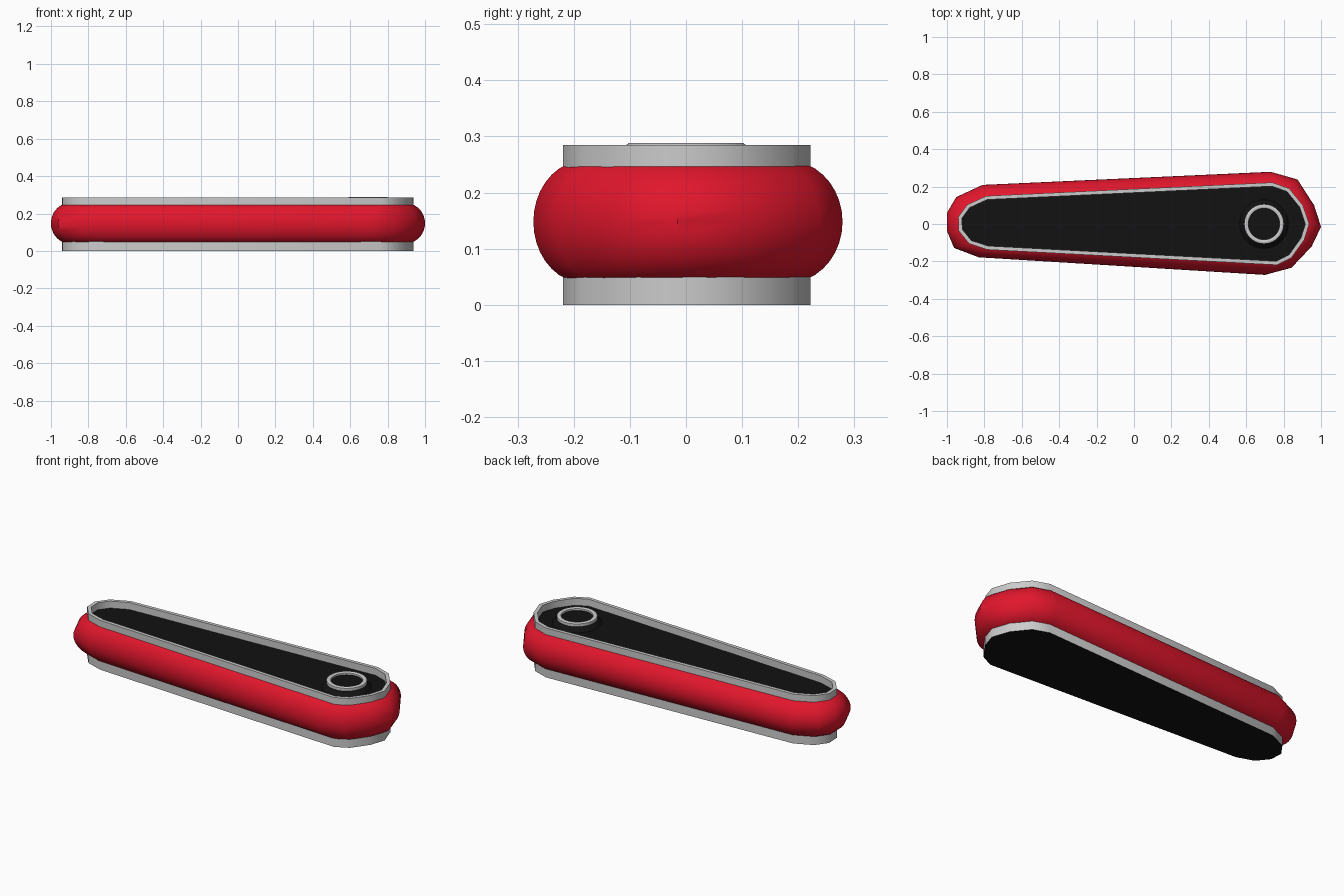
import bpy, math
from mathutils import Vector

if "Cube" in bpy.data.objects:
    bpy.data.objects.remove(bpy.data.objects["Cube"])

# Plan outlines, counter-clockwise from the right end (matching points)
RIM = [(.937, 0), (.903, .1), (.83, .19), (.74, .222), (-.79, .15), (-.892, .103),
       (-.94, .037), (-.937, -.037), (-.882, -.105), (-.785, -.137),
       (.765, -.219), (.842, -.18), (.91, -.085)]
OUTER = [(1.0, -.015), (.963, .1), (.874, .238), (.73, .279), (-.81, .209), (-.95, .144),
         (-1.0, .06), (-1.0, -.037), (-.962, -.128), (-.83, -.178),
         (.70, -.272), (.842, -.234), (.95, -.12)]


def material(name, rgb):
    m = bpy.data.materials.new(name)
    m.diffuse_color = (*rgb, 1)
    m.use_nodes = True
    m.node_tree.nodes["Principled BSDF"].inputs["Base Color"].default_value = m.diffuse_color
    return m


BLACK = material("black", (.006, .006, .006))
RED = material("red", (.75, .008, .025))


def inset(pts, d):
    """Mitred inward offset of a closed outline."""
    out, n = [], len(pts)
    for i in range(n):
        a, b, c = (Vector(pts[(i + k) % n]) for k in (-1, 0, 1))
        e, f = (b - a).normalized(), (c - b).normalized()
        m = Vector((-e.y - f.y, e.x + f.x)).normalized()
        out.append(tuple(b + m * (d / m.dot(Vector((-e.y, e.x))))))
    return out


def loft(name, loops, mat=None, cap_start=False, cap_end=False, wrap=False):
    """Skin a list of (outline, z) loops into one object."""
    n = len(loops[0][0])
    verts = [(x, y, z) for pts, z in loops for x, y in pts]
    faces = []
    for k in range(len(loops) if wrap else len(loops) - 1):
        a, b = k * n, (k + 1) % len(loops) * n
        faces += [(a + i, a + (i + 1) % n, b + (i + 1) % n, b + i) for i in range(n)]
    if cap_start:
        faces.append(tuple(reversed(range(n))))
    if cap_end:
        faces.append(tuple(range(len(verts) - n, len(verts))))
    me = bpy.data.meshes.new(name)
    me.from_pydata(verts, [], faces)
    ob = bpy.data.objects.new(name, me)
    bpy.context.collection.objects.link(ob)
    if mat:
        me.materials.append(mat)
    bpy.context.view_layer.objects.active = ob
    ob.select_set(True)
    bpy.ops.object.shade_smooth_by_angle(angle=math.radians(42))
    ob.select_set(False)
    return ob


def circle(r, n=40, cx=.695):
    return [(cx + r * math.cos(2 * math.pi * i / n), r * math.sin(2 * math.pi * i / n))
            for i in range(n)]


# Grey shell with thin raised rim
inner = inset(RIM, .02)
loft("shell", [(RIM, 0), (RIM, .285), (inner, .285), (inner, .235)])

# Black recessed top panel and bottom cover
loft("top_panel", [(inset(RIM, .012), .235), (inset(RIM, .012), .245)], BLACK, cap_end=True)
loft("bottom_cover", [(RIM, 0), (inset(RIM, .01), .004)], BLACK, cap_start=True)

# Red padded band bulging around the shell
band, T = [], math.radians(70)
for k in range(15):
    t = -T + 2 * T * k / 14
    s = -.12 + 1.12 * (math.cos(t) - math.cos(T)) / (1 - math.cos(T))
    pts = [tuple(Vector(r).lerp(Vector(o), s)) for r, o in zip(RIM, OUTER)]
    band.append((pts, .148 + .109 * math.sin(t)))
loft("padded_band", band, RED)

# Round button: black boss with a grey ring
loft("button_boss", [(circle(.135), .24), (circle(.1), .275)], BLACK, cap_end=True)
loft("button_ring", [(circle(.106), .255), (circle(.106), .285), (circle(.102), .288),
                     (circle(.088), .288), (circle(.084), .285), (circle(.084), .255)], wrap=True)
